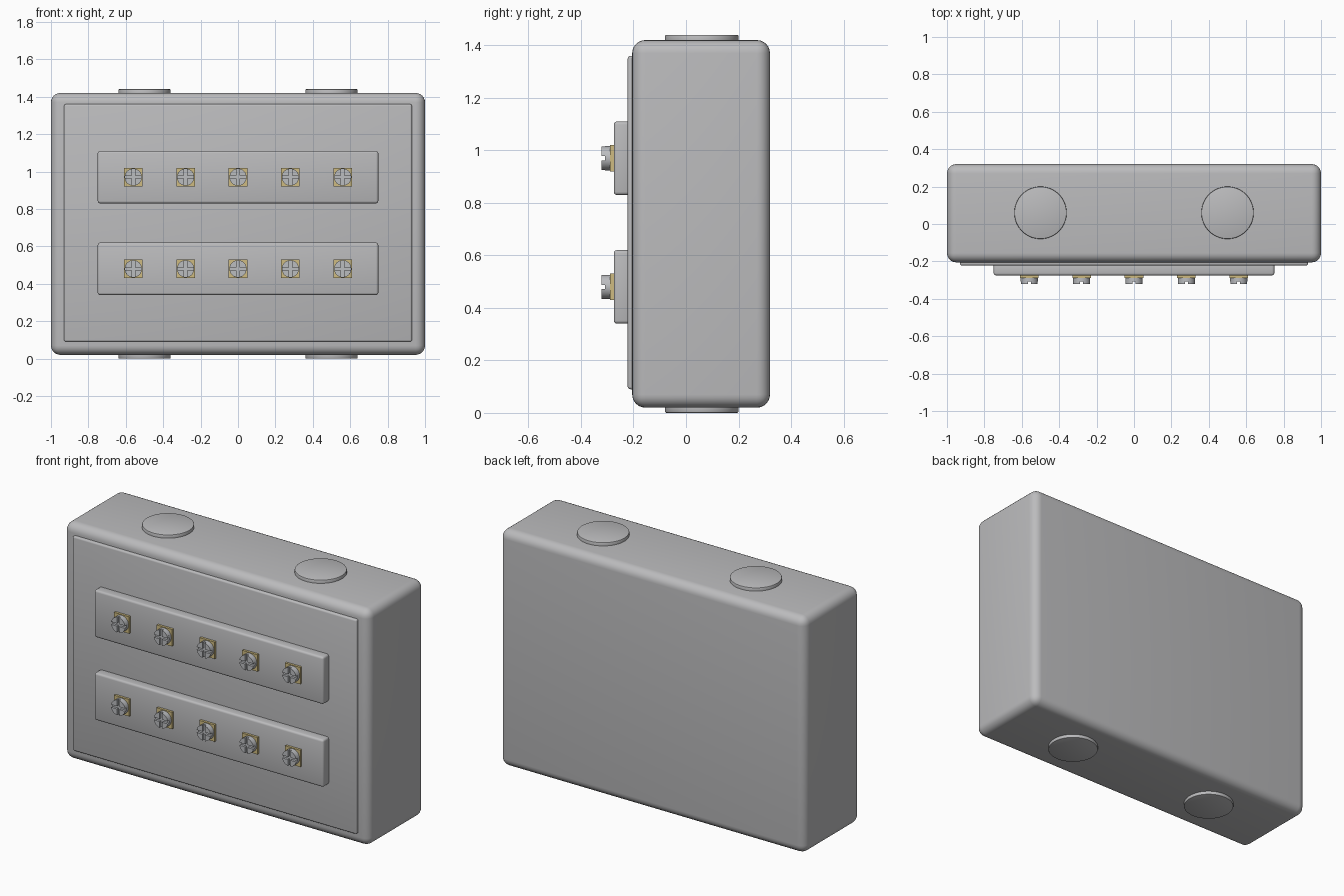
import bpy, bmesh, math
from mathutils import Matrix, Vector

cube = bpy.data.objects.get("Cube")
if cube:
    bpy.data.objects.remove(cube, do_unlink=True)


def material(name, color):
    m = bpy.data.materials.new(name)
    m.use_nodes = True
    m.diffuse_color = (*color, 1)
    m.node_tree.nodes["Principled BSDF"].inputs["Base Color"].default_value = (*color, 1)
    return m


GREY = material("grey plastic", (0.50, 0.50, 0.51))
STEEL = material("screw steel", (0.50, 0.51, 0.53))
BRASS = material("brass", (0.62, 0.50, 0.22))


def finish(name, bm, mat, bevel=0, segments=3):
    mesh = bpy.data.meshes.new(name)
    bmesh.ops.recalc_face_normals(bm, faces=bm.faces)
    bm.to_mesh(mesh)
    bm.free()
    mesh.materials.append(mat)
    ob = bpy.data.objects.new(name, mesh)
    bpy.context.collection.objects.link(ob)
    bpy.ops.object.select_all(action="DESELECT")
    bpy.context.view_layer.objects.active = ob
    ob.select_set(True)
    if bevel:
        mod = ob.modifiers.new("rounded edges", "BEVEL")
        mod.width, mod.segments = bevel, segments
        mod.limit_method = "ANGLE"
        bpy.ops.object.modifier_apply(modifier=mod.name)
    bpy.ops.object.shade_smooth_by_angle(angle=math.radians(35))
    return ob


def box(name, lo, hi, mat, bevel=0, segments=3):
    lo, hi = Vector(lo), Vector(hi)
    bm = bmesh.new()
    place = Matrix.Translation((lo + hi) / 2) @ Matrix.Diagonal((*(hi - lo), 1))
    bmesh.ops.create_cube(bm, size=1, matrix=place)
    return finish(name, bm, mat, bevel, segments)


def prism(bm, outline, y0, y1, x, z):
    """Extrude an outline in the x-z plane from y0 to y1."""
    face = bm.faces.new([bm.verts.new((x + u, y0, z + v)) for u, v in outline])
    ext = bmesh.ops.extrude_face_region(bm, geom=[face])["geom"]
    verts = [g for g in ext if isinstance(g, bmesh.types.BMVert)]
    bmesh.ops.translate(bm, verts=verts, vec=(0, y1 - y0, 0))


def arc(r, a0, a1, n):
    return [(r * math.cos(a0 + (a1 - a0) * i / n), r * math.sin(a0 + (a1 - a0) * i / n))
            for i in range(n + 1)]


# Enclosure and raised front cover
box("enclosure", (-1, -0.205, 0.02), (1, 0.32, 1.42), GREY, 0.05, 6)
box("front_cover", (-0.93, -0.222, 0.09), (0.93, -0.19, 1.36), GREY, 0.01)

# Round knockouts on top and bottom
for side, x in (("right", -0.5), ("left", 0.5)):
    for level, z in (("bottom", 0.02), ("top", 1.42)):
        bm = bmesh.new()
        bmesh.ops.create_cone(bm, cap_ends=True, segments=64, radius1=0.14, radius2=0.14,
                              depth=0.04, matrix=Matrix.Translation((x, 0.06, z)))
        finish(f"{level}_{side}_knockout", bm, GREY, 0.005, 2)

# Terminal blocks, each with five brass pads and cross-slotted screws
HEAD, SLOT = 0.046, 0.008
for row, z in (("lower", 0.48), ("upper", 0.97)):
    box(f"{row}_terminal_block", (-0.75, -0.275, z - 0.14), (0.75, -0.21, z + 0.14), GREY, 0.012)
    for i in range(5):
        x = (i - 2) * 0.28
        box(f"{row}_brass_pad_{i + 1}", (x - 0.05, -0.289, z - 0.05), (x + 0.05, -0.27, z + 0.05), BRASS)
        bm = bmesh.new()
        prism(bm, arc(HEAD, 0, math.tau, 32)[:-1], -0.28, -0.308, x, z)
        # Four raised quarters leave the cross slot between them
        edge = math.asin(SLOT / HEAD)
        for q in range(4):
            turn = Matrix.Rotation(q * math.pi / 2, 2)
            outline = [(SLOT, SLOT)] + arc(HEAD, edge, math.pi / 2 - edge, 7)
            prism(bm, [turn @ Vector(p) for p in outline], -0.308, -0.322, x, z)
        finish(f"{row}_screw_{i + 1}", bm, STEEL)
